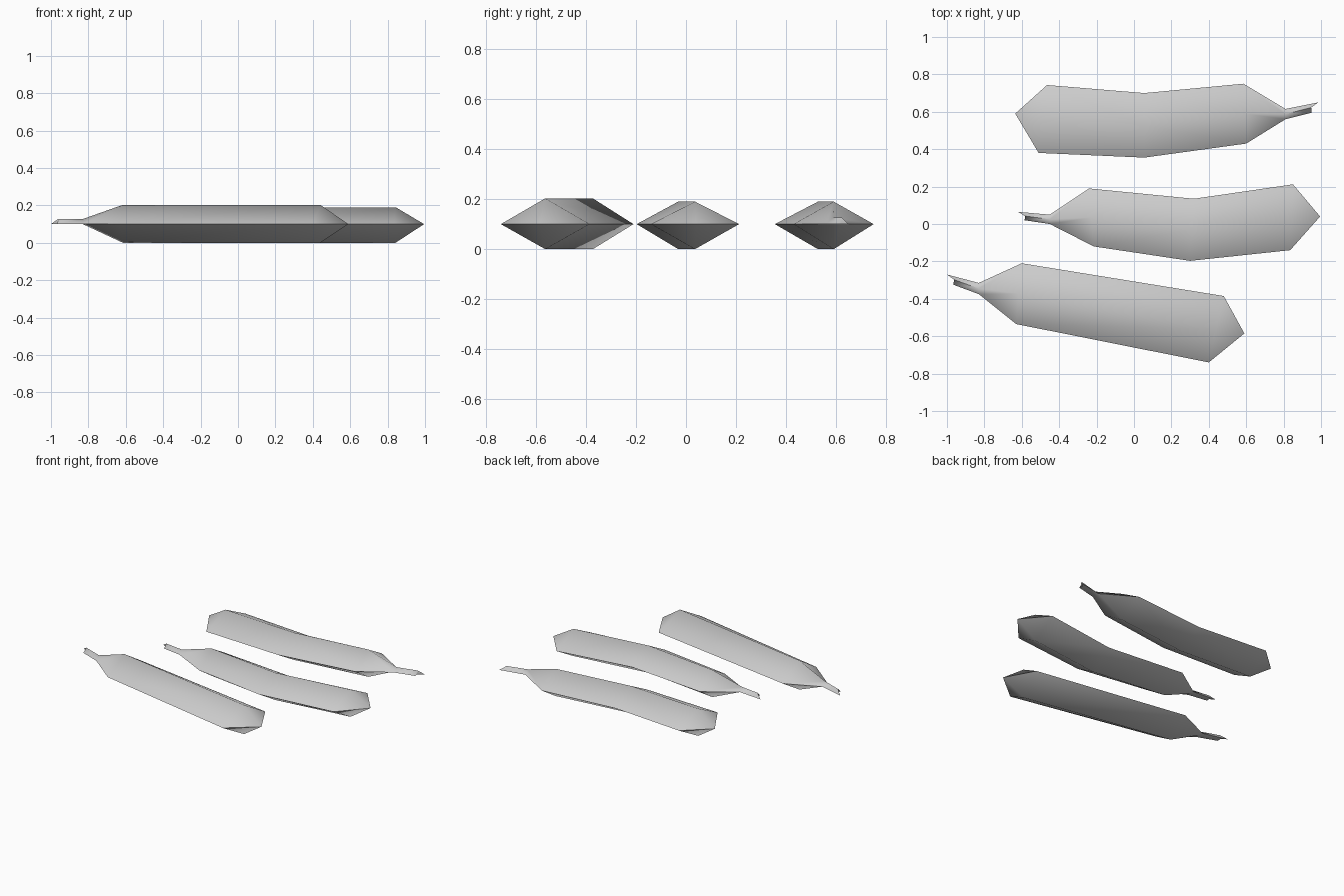
import bpy
import bmesh
from math import radians
from mathutils import Vector

cube = bpy.data.objects.get("Cube")
if cube:
    bpy.data.objects.remove(cube, do_unlink=True)

# Single matte grey skin
grey = bpy.data.materials.new("plain_grey")
grey.use_nodes = True
GREY = (0.6, 0.6, 0.6, 1)
grey.diffuse_color = GREY
grey.node_tree.nodes["Principled BSDF"].inputs["Base Color"].default_value = GREY

SEAM = 0.1        # height of the sharp side seam
STEM_TOP = 0.127  # stem is a low ridge with a flat underside


def make_pod(name, tip, body, stem, top):
    """Diamond-section pod: tip, body stations, then two stem stations.
    Each station is a pair of seam points (back, front)."""
    bm = bmesh.new()

    def ring(back, front, high, low, ridge_shift=0.0):
        b, f = Vector(back), Vector(front)
        mid = (b + f) / 2
        mid.x += ridge_shift
        return [bm.verts.new((p.x, p.y, z)) for p, z in
                ((b, SEAM), (mid, high), (f, SEAM), (mid, low))]

    rings = [ring(b, f, top, 0.0) for b, f in body]
    inward = 0.02 if tip[0] > stem[-1][0][0] else -0.02
    for i, (b, f) in enumerate(stem):
        rings.append(ring(b, f, STEM_TOP, SEAM, inward * i))

    # Pointed blossom end
    point = bm.verts.new((*tip, SEAM))
    for i in range(4):
        bm.faces.new((point, rings[0][i], rings[0][(i + 1) % 4]))
    # Skin between stations
    for a, c in zip(rings, rings[1:]):
        for i in range(4):
            j = (i + 1) % 4
            bm.faces.new((a[i], c[i], c[j], a[j]))
    # Slanted stem cut
    bm.faces.new(rings[-1])
    bmesh.ops.recalc_face_normals(bm, faces=bm.faces)

    mesh = bpy.data.meshes.new(name)
    bm.to_mesh(mesh)
    bm.free()
    mesh.materials.append(grey)
    pod = bpy.data.objects.new(name, mesh)
    bpy.context.collection.objects.link(pod)
    bpy.ops.object.select_all(action='DESELECT')
    pod.select_set(True)
    bpy.context.view_layer.objects.active = pod
    bpy.ops.object.shade_smooth_by_angle(angle=radians(75))


# Straight pod at the front
make_pod("front_pod", (0.59, -0.585),
         [((0.48, -0.385), (0.4, -0.74)), ((-0.6, -0.21), (-0.63, -0.535))],
         [((-0.83, -0.315), (-0.83, -0.375)), ((-1.0, -0.27), (-0.965, -0.325))],
         0.203)

# Bent pod in the middle
make_pod("middle_pod", (0.995, 0.04),
         [((0.85, 0.212), (0.835, -0.14)), ((0.32, 0.135), (0.3, -0.197)),
          ((-0.24, 0.19), (-0.215, -0.12))],
         [((-0.45, 0.05), (-0.45, 0.0)), ((-0.62, 0.065), (-0.585, 0.02))],
         0.19)

# Bent pod at the back, turned the other way
make_pod("back_pod", (-0.635, 0.59),
         [((-0.465, 0.743), (-0.51, 0.38)), ((0.055, 0.7), (0.055, 0.355)),
          ((0.585, 0.75), (0.6, 0.43))],
         [((0.81, 0.615), (0.81, 0.56)), ((0.985, 0.65), (0.95, 0.595))],
         0.19)
